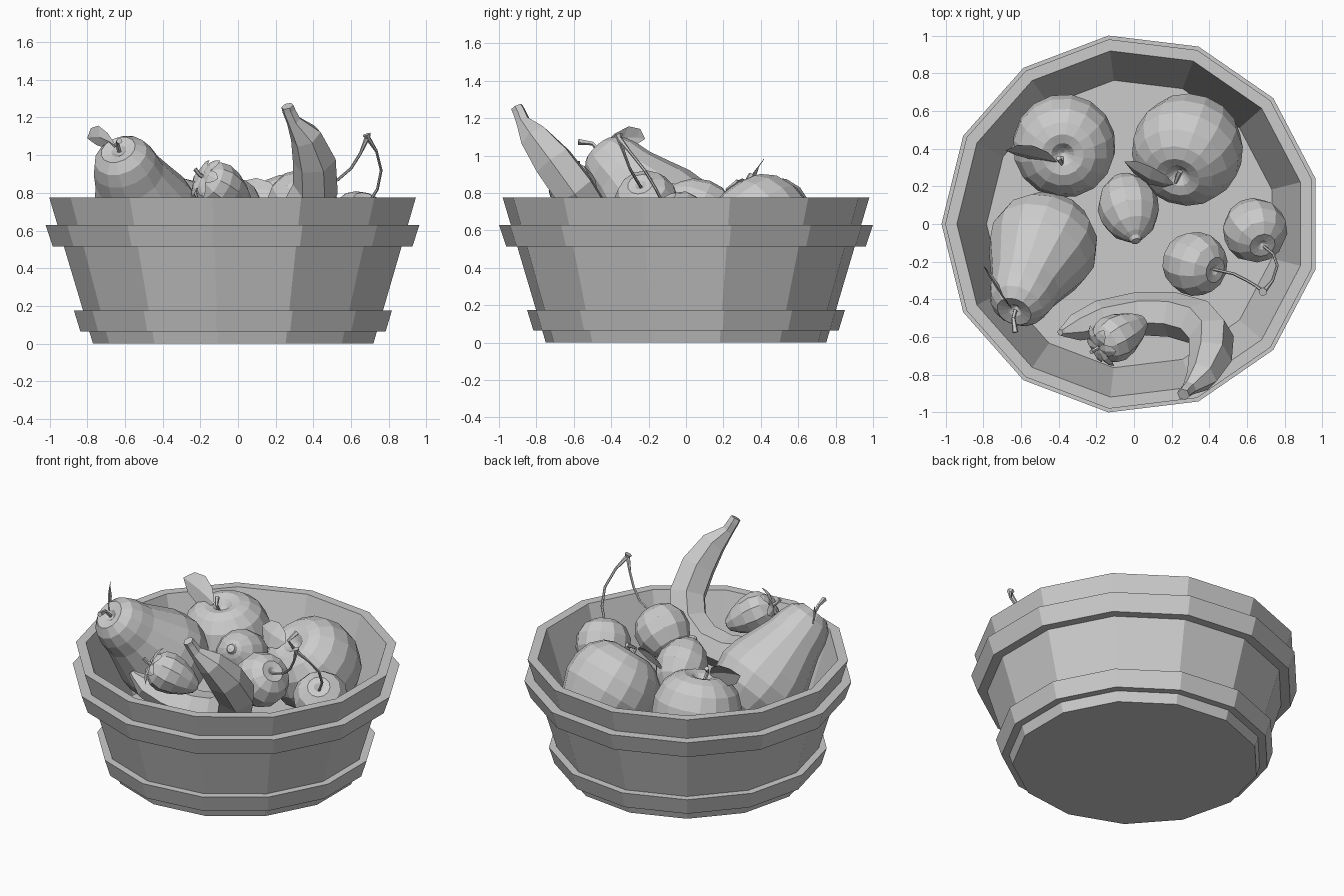
import bpy, bmesh, math
from mathutils import Vector

if "Cube" in bpy.data.objects:
    bpy.data.objects.remove(bpy.data.objects["Cube"])


def finish(bm, name, normals=True):
    bmesh.ops.remove_doubles(bm, verts=bm.verts, dist=0.0005)
    if normals:
        bmesh.ops.recalc_face_normals(bm, faces=bm.faces)
    mesh = bpy.data.meshes.new(name)
    bm.to_mesh(mesh)
    bm.free()
    ob = bpy.data.objects.new(name, mesh)
    bpy.context.collection.objects.link(ob)
    return ob


def skin(bm, rings, wrap=True):
    n = len(rings[0])
    for a, b in zip(rings, rings[1:]):
        for i in range(n if wrap else n - 1):
            j = (i + 1) % n
            bm.faces.new((a[i], a[j], b[j], b[i]))


# Lathe a (radius, height) profile around any axis
def lathe(name, profile, origin=(0, 0, 0), axis=(0, 0, 1), sides=13, closed=False):
    bm = bmesh.new()
    q = Vector(axis).to_track_quat('Z', 'Y')
    rings = []
    for r, s in profile:
        rings.append([bm.verts.new(Vector(origin) + q @ Vector(
            (r * math.cos(2 * math.pi * i / sides), r * math.sin(2 * math.pi * i / sides), s)))
            for i in range(sides)])
    if closed:
        rings.append(rings[0])
    skin(bm, rings)
    bmesh.ops.dissolve_degenerate(bm, edges=bm.edges, dist=0.0001)
    return finish(bm, name)


# Sweep a polygon of varying radius along a path
def tube(name, path, radii, sides=6):
    bm = bmesh.new()
    pts = [Vector(p) for p in path]
    old, side, rings = None, None, []
    for k, p in enumerate(pts):
        t = (pts[min(k + 1, len(pts) - 1)] - pts[max(k - 1, 0)]).normalized()
        if side is None:
            side = t.orthogonal().normalized()
        else:
            side = old.rotation_difference(t) @ side
        other = t.cross(side)
        old = t
        rings.append([bm.verts.new(p + radii[k] * (
            side * math.cos(2 * math.pi * i / sides) + other * math.sin(2 * math.pi * i / sides)))
            for i in range(sides)])
    skin(bm, rings)
    bm.faces.new(rings[0])
    bm.faces.new(rings[-1])
    return finish(bm, name)


# Folded leaf from base to tip; wide = half-width vector, bow = arching offset
def leaf(name, base, tip, wide, bow):
    bm = bmesh.new()
    base, tip, wide, bow = map(Vector, (base, tip, wide, bow))
    fold = (tip - base).cross(wide).normalized() * wide.length * 0.25
    rows = []
    for t, w in ((0, 0.05), (0.2, 0.7), (0.5, 1), (0.8, 0.75), (1, 0.03)):
        c = base.lerp(tip, t) + bow * math.sin(math.pi * t)
        rows.append([bm.verts.new(c - wide * w + fold * w), bm.verts.new(c),
                     bm.verts.new(c + wide * w + fold * w)])
    skin(bm, rows, wrap=False)
    return finish(bm, name, False)


# Tub and its two hoops
CX = (-0.0146, 0, 0)
lathe("tub", [(0, 0), (.755, 0), (.987, .775), (.925, .775), (.768, .27), (0, .27)], CX)
lathe("lower_hoop", [(.765, .065), (.822, .065), (.856, .175), (.798, .175)], CX, closed=True)
lathe("upper_hoop", [(.90, .515), (.968, .515), (1.007, .63), (.934, .63)], CX, closed=True)

# Apples
APPLE = [(0, -.78), (.2, -.88), (.52, -.8), (.84, -.45), (.98, -.05), (.97, .3), (.84, .63),
         (.62, .84), (.4, .92), (.22, .88), (.1, .76), (0, .7)]
for tag, pos, axis, size in (("left", (-.37, .42, .61), (-.03, -.2, .95), .278),
                             ("right", (.29, .41, .59), (-.22, -.60, .8), .299)):
    lathe(tag + "_apple", [(r * size, s * size) for r, s in APPLE], pos, axis, 16)
tube("left_apple_stem", [(-.38, .36, .79), (-.385, .32, .86), (-.40, .35, .90)], [.01, .01, .016], 5)
tube("right_apple_stem", [(.23, .26, .76), (.22, .22, .82), (.245, .28, .86)], [.01, .01, .016], 5)
leaf("left_apple_leaf", (-.41, .33, .86), (-.68, .39, .94), (.01, .035, .08), (0, 0, .01))
leaf("right_apple_leaf", (.21, .21, .81), (-.05, .33, .81), (.01, .045, .07), (0, -.03, .01))

# Pear
lathe("pear", [(0, -.25), (.1, -.265), (.2, -.2), (.27, -.1), (.292, 0), (.275, .1), (.23, .22),
               (.19, .33), (.172, .42), (.145, .49), (.095, .535), (.04, .525), (0, .49)],
      (-.48, -.11, .66), (-.11, -.25, .26), 14)
tube("pear_stem", [(-.63, -.46, 1.02), (-.64, -.50, 1.065), (-.63, -.575, 1.075)], [.012, .011, .017], 5)
leaf("pear_leaf", (-.65, -.45, 1.05), (-.80, -.22, 1.09), (-.02, .02, .06), (-.01, 0, .025))

# Lemon
lathe("lemon", [(0, -.19), (.07, -.175), (.13, -.11), (.163, -.02), (.155, .06), (.115, .14),
                (.06, .19), (.035, .205), (.025, .225), (0, .23)],
      (-.03, .09, .705), (.04, -.18, .125), 12)

# Pair of cherries on joined stems
CHERRY = [(0, -.165), (.07, -.155), (.13, -.11), (.168, -.03), (.168, .05), (.13, .12),
          (.07, .155), (.03, .15), (0, .13)]
lathe("outer_cherry", CHERRY, (.64, -.03, .635), (.25, -.5, .75), 12)
lathe("inner_cherry", CHERRY, (.32, -.21, .745), (.65, -.2, .6), 12)
tube("outer_cherry_stem", [(.69, -.12, .74), (.74, -.16, .82), (.76, -.22, .92), (.735, -.3, 1.02),
                           (.69, -.355, 1.09), (.683, -.36, 1.11)], [.008] * 4 + [.014, .024])
tube("inner_cherry_stem", [(.42, -.24, .83), (.53, -.265, .87), (.60, -.30, .93), (.65, -.33, 1.01),
                           (.685, -.358, 1.09)], [.008] * 4 + [.014])

# Banana
tube("banana", [(.262, -.905, 1.26), (.27, -.892, 1.235), (.295, -.87, 1.18), (.36, -.81, 1.10),
                (.405, -.71, .97), (.41, -.60, .82), (.34, -.52, .69), (.20, -.48, .60),
                (.02, -.475, .575), (-.18, -.505, .61), (-.31, -.55, .67), (-.38, -.573, .735),
                (-.392, -.576, .752)],
     [.034, .036, .04, .085, .115, .122, .122, .12, .115, .10, .072, .026, .018], 6)

# Strawberry with its leafy cap
top, tip = Vector((-.185, -.655, .885)), Vector((.06, -.51, .735))
ax = (tip - top).normalized()
lathe("strawberry", [(0, .01), (.07, 0), (.115, .045), (.128, .10), (.115, .17), (.08, .25),
                     (.04, .305), (0, .32)], top, ax, 10)
q = ax.to_track_quat('Z', 'Y')
for i in range(6):
    a = math.tau * i / 6
    out = q @ Vector((math.cos(a), math.sin(a), 0))
    leaf("strawberry_leaf_%d" % i, top - ax * .005, top + out * .125 + ax * .02,
         ax.cross(out) * .036, -ax * .02 + out * .01)
tube("strawberry_stem", [top, top - ax * .03, top - ax * .055 + Vector((0, 0, .015))], [.012, .01, .012], 5)
